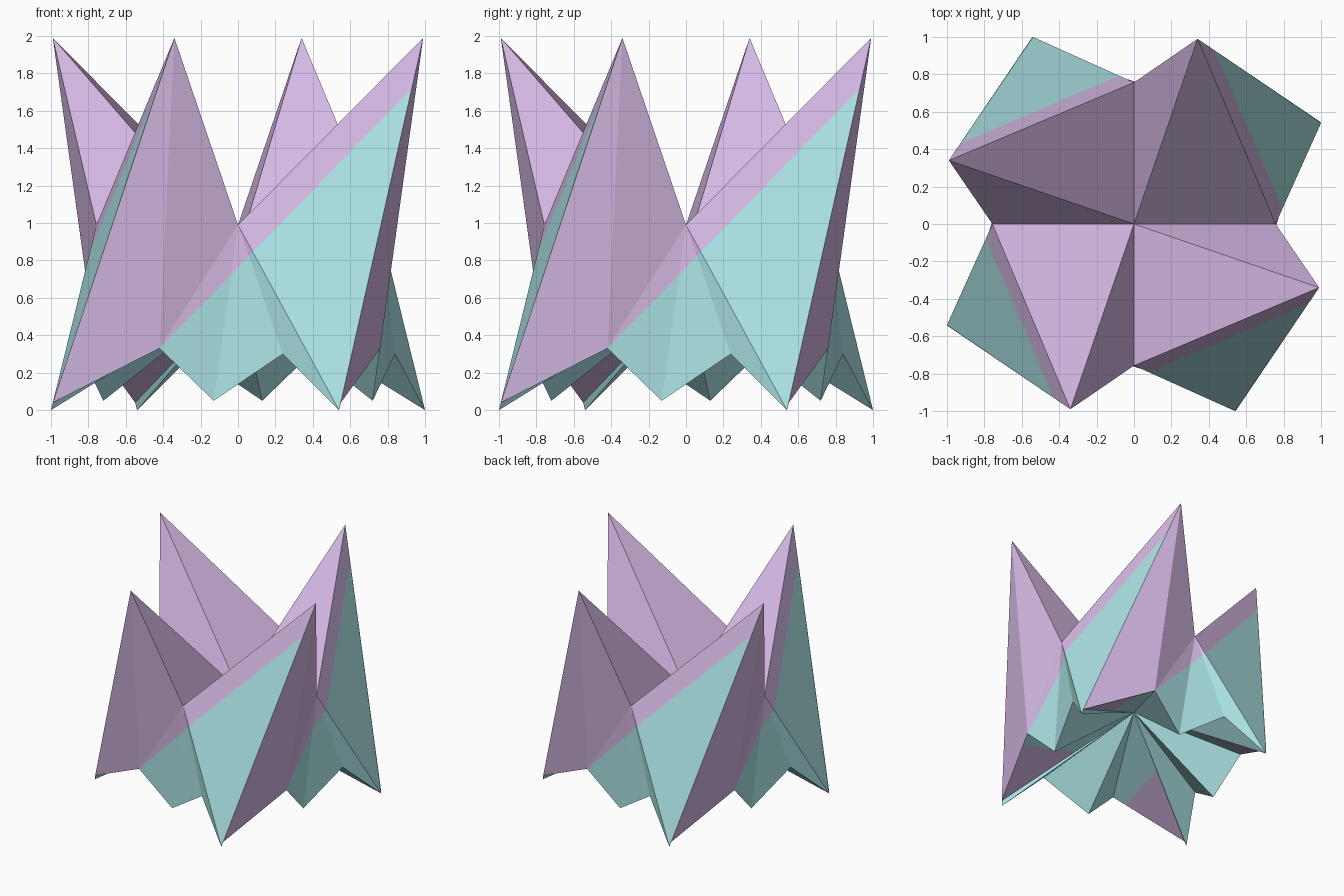
import bpy, bmesh, math
from mathutils import Vector, Matrix

if "Cube" in bpy.data.objects:
    bpy.data.objects.remove(bpy.data.objects["Cube"])


def material(name, rgb):
    m = bpy.data.materials.new(name)
    m.diffuse_color = (*rgb, 1)
    m.use_nodes = True
    m.node_tree.nodes["Principled BSDF"].inputs["Base Color"].default_value = m.diffuse_color
    return m


# Points of one quarter (front); the rest follow by quarter turns
QUARTER = {
    "crown": (-0.34, -0.99, 1.99),   # upper spike
    "valley": (0, -0.757, 0.99),     # dip between upper spikes
    "foot": (-1.0, -0.54, 0),        # lower spike
    "heel": (-0.99, -0.55, 0.04),    # narrow blunt edge beside the foot
    "notch": (-0.42, -0.76, 0.33),   # skirt edge
    "toe": (-0.13, -0.72, 0.05),
    "gap": (0.24, -0.84, 0.30),
}
# "+" marks the point in the next quarter
UPPER = ["top crown valley", "top valley crown+", "valley foot+ crown+",
         "foot+ heel+ crown+", "crown heel notch", "crown notch valley",
         "valley notch toe", "valley toe gap", "valley gap foot+"]
UNDER = ["base heel notch", "base notch toe", "base toe gap",
         "base gap foot+", "base foot+ heel+"]
SLOPE = 1.03                         # slanted colour border on each quarter
LEVELS = (0.763, 0.815)              # border height, upper and under side

bm = bmesh.new()
group = bm.faces.layers.int.new("group")
points = {"top": bm.verts.new((0, 0, 0.85)), "base": bm.verts.new((0, 0, 0.62))}
turns = [Matrix.Rotation(k * math.pi / 2, 3, 'Z') for k in range(4)]
for k, turn in enumerate(turns):
    for name, co in QUARTER.items():
        points[name, k] = bm.verts.new(turn @ Vector(co))


def point(word, k):
    if word in points:
        return points[word]
    return points[word.rstrip("+"), (k + word.endswith("+")) % 4]


for k in range(4):
    for side, faces in enumerate((UPPER, UNDER)):
        for words in faces:
            f = bm.faces.new([point(w, k) for w in words.split()])
            f[group] = k * 2 + side
bmesh.ops.recalc_face_normals(bm, faces=bm.faces[:])

# Cut the colour border into each quarter, then colour above and below it
for k, turn in enumerate(turns):
    for side, level in enumerate(LEVELS):
        co = turn @ Vector((0, 0, level))
        no = turn @ Vector((-SLOPE, 0, 1)).normalized()
        faces = [f for f in bm.faces if f[group] == k * 2 + side]
        geom = faces + list({e for f in faces for e in f.edges}) \
            + list({v for f in faces for v in f.verts})
        bmesh.ops.bisect_plane(bm, geom=geom, dist=0.002, plane_co=co, plane_no=no)
        for f in bm.faces:
            if f[group] == k * 2 + side:
                above = (f.calc_center_median() - co).dot(no) > 0
                f.material_index = 0 if above else 1

mesh = bpy.data.meshes.new("folded_star")
bm.to_mesh(mesh)
bm.free()
mesh.materials.append(material("lilac", (0.70, 0.506, 0.815)))
mesh.materials.append(material("pale_teal", (0.43, 0.805, 0.815)))
obj = bpy.data.objects.new("folded_star", mesh)
bpy.context.collection.objects.link(obj)
